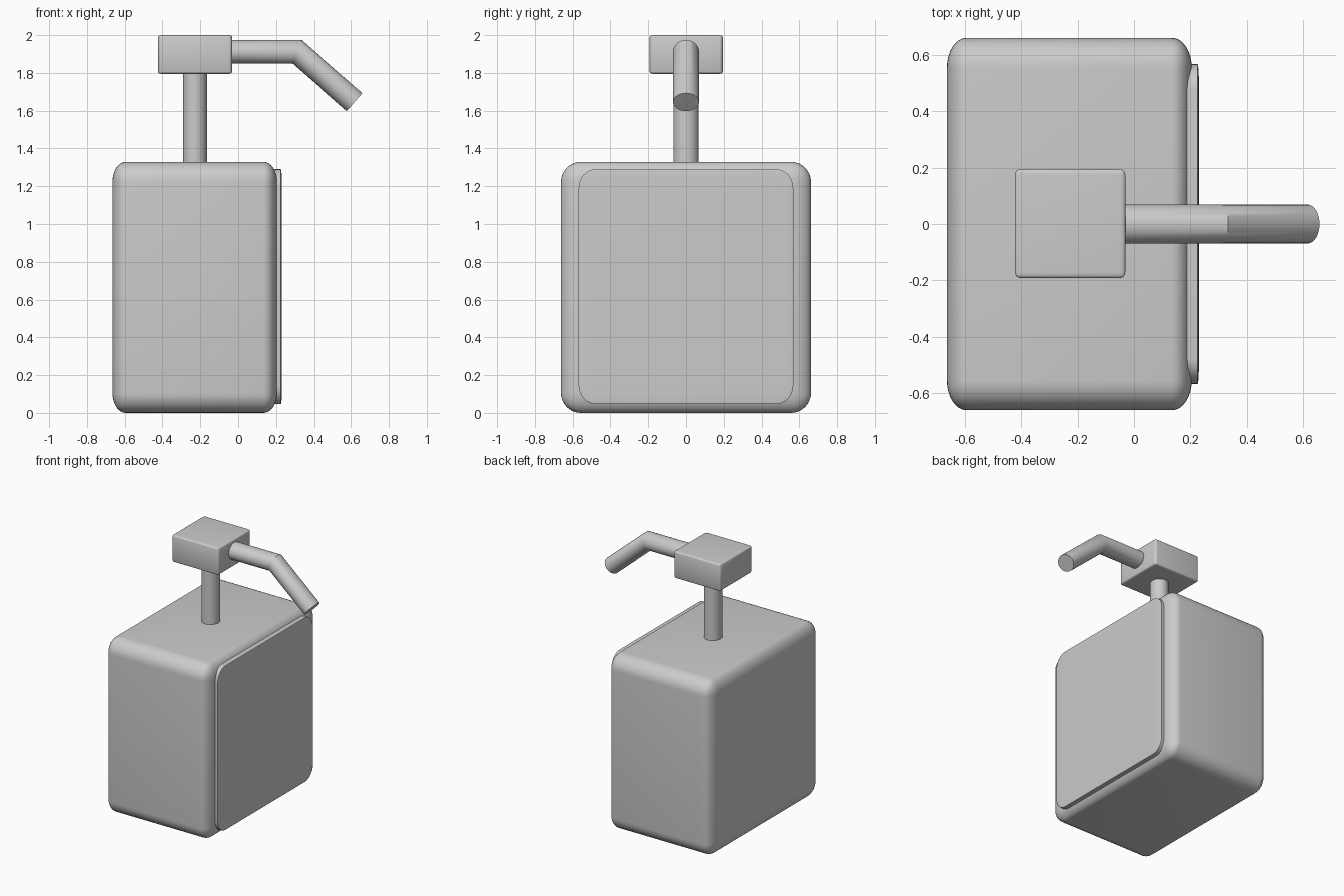
import bpy, bmesh, math
from mathutils import Vector

if "Cube" in bpy.data.objects:
    bpy.data.objects.remove(bpy.data.objects["Cube"])


def finish(name, bm):
    bmesh.ops.recalc_face_normals(bm, faces=bm.faces)
    mesh = bpy.data.meshes.new(name)
    bm.to_mesh(mesh)
    bm.free()
    obj = bpy.data.objects.new(name, mesh)
    bpy.context.collection.objects.link(obj)
    bpy.ops.object.select_all(action='DESELECT')
    obj.select_set(True)
    bpy.context.view_layer.objects.active = obj
    bpy.ops.object.shade_smooth_by_angle(angle=math.radians(35))
    return obj


def rounded_box(name, low, high, rounding, segments):
    """Bevel a unit cube, then stretch it, so the rounding scales with each side."""
    low, high = Vector(low), Vector(high)
    bm = bmesh.new()
    bmesh.ops.create_cube(bm, size=1)
    bmesh.ops.bevel(bm, geom=bm.edges[:], offset=rounding, segments=segments,
                    profile=0.5, affect='EDGES')
    bmesh.ops.scale(bm, vec=high - low, verts=bm.verts)
    bmesh.ops.translate(bm, vec=(low + high) / 2, verts=bm.verts)
    return finish(name, bm)


def tube(name, stations, side_radius, sides=32):
    """Capped tube in the XZ plane; each station is (centre, half-width vector)."""
    bm = bmesh.new()
    rings = []
    for centre, half in stations:
        ring = []
        for i in range(sides):
            a = 2 * math.pi * i / sides
            p = Vector(centre) + Vector(half) * math.cos(a)
            p += Vector((0, side_radius, 0)) * math.sin(a)
            ring.append(bm.verts.new(p))
        rings.append(ring)
    for a, b in zip(rings, rings[1:]):
        for i in range(sides):
            j = (i + 1) % sides
            bm.faces.new((a[i], a[j], b[j], b[i]))
    bm.faces.new(rings[0])
    bm.faces.new(rings[-1])
    return finish(name, bm)


# Bottle and raised label panel on the spout side
rounded_box("bottle_body", (-0.665, -0.662, 0.003), (0.205, 0.662, 1.332), 0.08, 8)
rounded_box("label_panel", (0.17, -0.568, 0.046), (0.231, 0.568, 1.29), 0.08, 8)

# Pump stem and head
tube("pump_stem", [((-0.228, 0, 1.28), (0.063, 0, 0)),
                   ((-0.228, 0, 1.82), (0.063, 0, 0))], 0.067)
rounded_box("pump_head", (-0.423, -0.192, 1.795), (-0.031, 0.195, 2.0), 0.05, 4)

# Spout with a mitred bend
tube("spout", [((-0.08, 0, 1.912), (0, 0, 0.063)),
               ((0.312, 0, 1.912), (0.023, 0, 0.063)),
               ((0.618, 0, 1.645), (0.0415, 0, 0.0475))], 0.069)

# Base sits on the ground
bpy.data.objects["bottle_body"].location.z = -0.003
